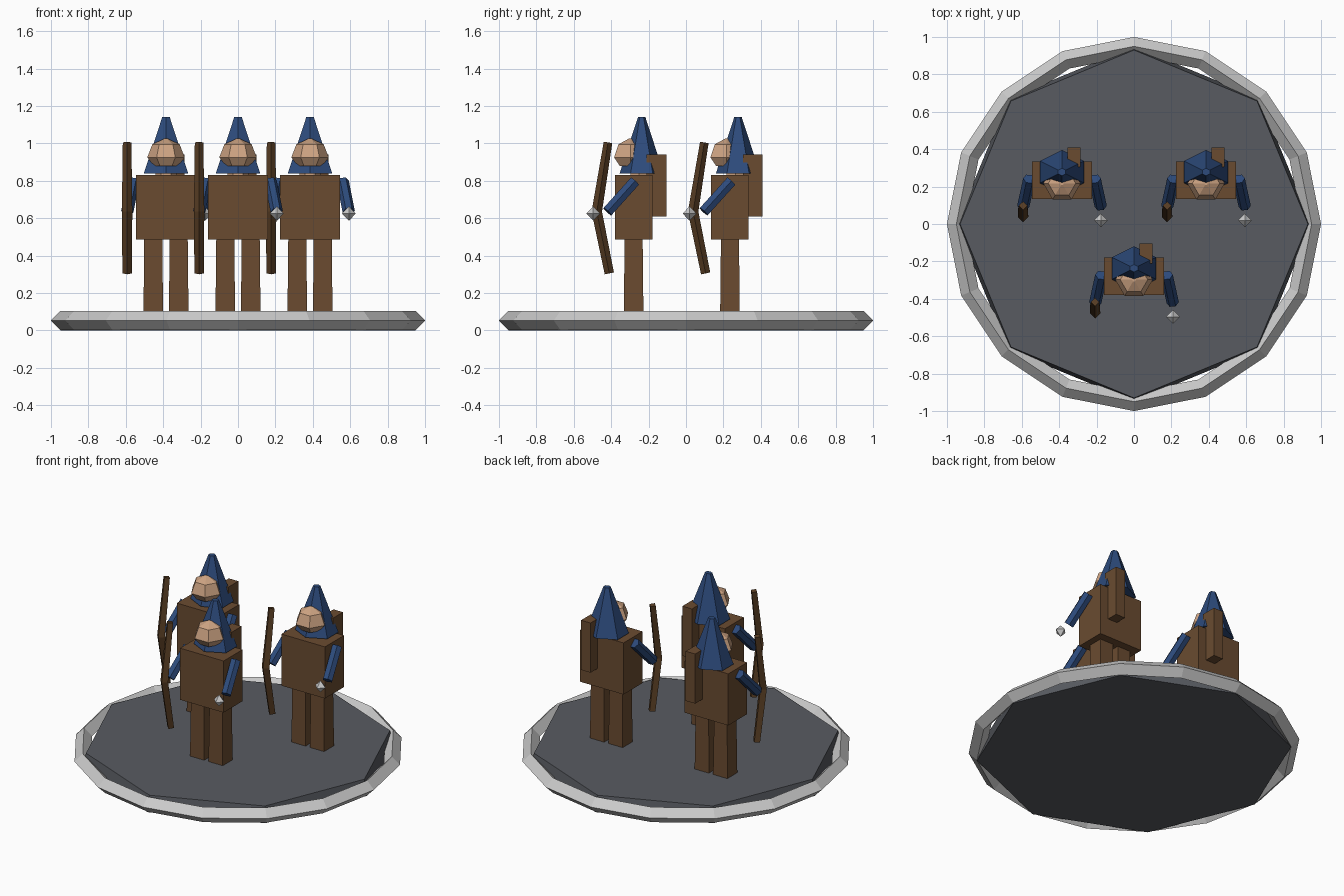
import bpy, bmesh, math
from mathutils import Vector, Matrix

if "Cube" in bpy.data.objects:
    bpy.data.objects.remove(bpy.data.objects["Cube"])


def material(name, hex_rgb):
    lin = []
    for i in (0, 2, 4):
        c = int(hex_rgb[i:i + 2], 16) / 255
        lin.append(c / 12.92 if c <= 0.04045 else ((c + 0.055) / 1.055) ** 2.4)
    m = bpy.data.materials.new(name)
    m.diffuse_color = (*lin, 1)
    m.use_nodes = True
    m.node_tree.nodes["Principled BSDF"].inputs["Base Color"].default_value = m.diffuse_color
    return m


LEATHER = material("brown leather", "6A4B30")
WOOD = material("dark wood", "593E24")
BLUE = material("blue cloth", "2D4B7C")
SKIN = material("skin", "CDA382")
SILVER = material("silver", "CBCBCB")
STONE = material("dark stone", "585B61")


def finish(name, bm, mat):
    bmesh.ops.recalc_face_normals(bm, faces=bm.faces)
    mesh = bpy.data.meshes.new(name)
    bm.to_mesh(mesh)
    bm.free()
    mesh.materials.append(mat)
    obj = bpy.data.objects.new(name, mesh)
    bpy.context.collection.objects.link(obj)
    return obj


def box(name, lo, hi, mat):
    lo, hi = Vector(lo), Vector(hi)
    bm = bmesh.new()
    bmesh.ops.create_cube(bm, size=1, matrix=Matrix.Translation((lo + hi) / 2)
                          @ Matrix.Diagonal((*(hi - lo), 1)))
    return finish(name, bm, mat)


def stack(name, centre, rings, sides, mat, turn=0, sx=1, sy=1):
    """Closed stack of polygon rings given as (z, radius)."""
    bm = bmesh.new()
    loops = []
    for z, r in rings:
        angles = [turn + math.tau * i / sides for i in range(sides)]
        loops.append([bm.verts.new((centre[0] + sx * r * math.cos(a),
                                    centre[1] + sy * r * math.sin(a), z)) for a in angles])
    for a, b in zip(loops, loops[1:]):
        for i in range(sides):
            j = (i + 1) % sides
            bm.faces.new((a[i], a[j], b[j], b[i]))
    bm.faces.new(loops[0])
    bm.faces.new(loops[-1])
    return finish(name, bm, mat)


def rod(name, points, radii, sides, mat, turn=0):
    """Tube through points that lie mostly in the y-z plane."""
    bm = bmesh.new()
    pts = [Vector(p) for p in points]
    loops = []
    for k, p in enumerate(pts):
        d = (pts[min(k + 1, len(pts) - 1)] - pts[max(k - 1, 0)]).normalized()
        v = d.cross(Vector((1, 0, 0))).normalized()
        u = v.cross(d)
        angles = [turn + math.tau * i / sides for i in range(sides)]
        loops.append([bm.verts.new(p + radii[k] * (u * math.cos(a) + v * math.sin(a)))
                      for a in angles])
    for a, b in zip(loops, loops[1:]):
        for i in range(sides):
            j = (i + 1) % sides
            bm.faces.new((a[i], a[j], b[j], b[i]))
    bm.faces.new(loops[0])
    bm.faces.new(loops[-1])
    return finish(name, bm, mat)


# Base: eight-sided slab inside a diamond-section ring
stack("base_slab", (0, 0), [(0, 0.95), (0.105, 0.93)], 8, STONE)
bpy.ops.mesh.primitive_torus_add(major_segments=16, minor_segments=4, major_radius=0.95,
                                 minor_radius=0.05, location=(0, 0, 0.053))
ring = bpy.context.object
ring.name = "base_ring"
ring.data.materials.append(SILVER)


def archer(tag, x, y):
    # Body, legs and quiver
    box(f"{tag}_torso", (x - 0.16, y - 0.10, 0.487), (x + 0.16, y + 0.10, 0.83), LEATHER)
    box(f"{tag}_quiver", (x + 0.03, y + 0.07, 0.61), (x + 0.10, y + 0.175, 0.94), LEATHER)
    for side, s in (("left", -1), ("right", 1)):
        stack(f"{tag}_{side}_leg", (x + s * 0.068, y),
              [(0.1, 0.074), (0.5, 0.068)], 4, LEATHER, turn=math.pi / 4)
        rod(f"{tag}_{side}_arm",
            [(x + s * 0.175, y + 0.006, 0.797), (x + s * 0.207, y - 0.14, 0.635)],
            [0.033, 0.033], 6, BLUE)
    # Head and pointed hood
    stack(f"{tag}_neck", (x, y + 0.03), [(0.82, 0.055), (0.86, 0.055)], 6, SKIN)
    stack(f"{tag}_head", (x, y - 0.018),
          [(0.88, 0.065), (0.925, 0.1), (0.995, 0.073), (1.025, 0.01)], 6, SKIN)
    stack(f"{tag}_hood", (x, y + 0.043), [(0.84, 0.118), (1.14, 0.02)], 6, BLUE,
          turn=math.pi / 2, sx=1.16)
    # Bow on the left, faceted tip at the right hand
    rod(f"{tag}_bow", [(x - 0.208, y - 0.137, 1.005), (x - 0.208, y - 0.197, 0.635),
                       (x - 0.208, y - 0.13, 0.305)], [0.023, 0.028, 0.025], 4, WOOD)
    stack(f"{tag}_tip", (x + 0.208, y - 0.216),
          [(0.587, 0.0005), (0.625, 0.037), (0.663, 0.0005)], 4, SILVER)


for tag, x, y in (("front", 0, -0.28), ("back_left", -0.385, 0.235),
                  ("back_right", 0.385, 0.235)):
    archer(tag, x, y)
